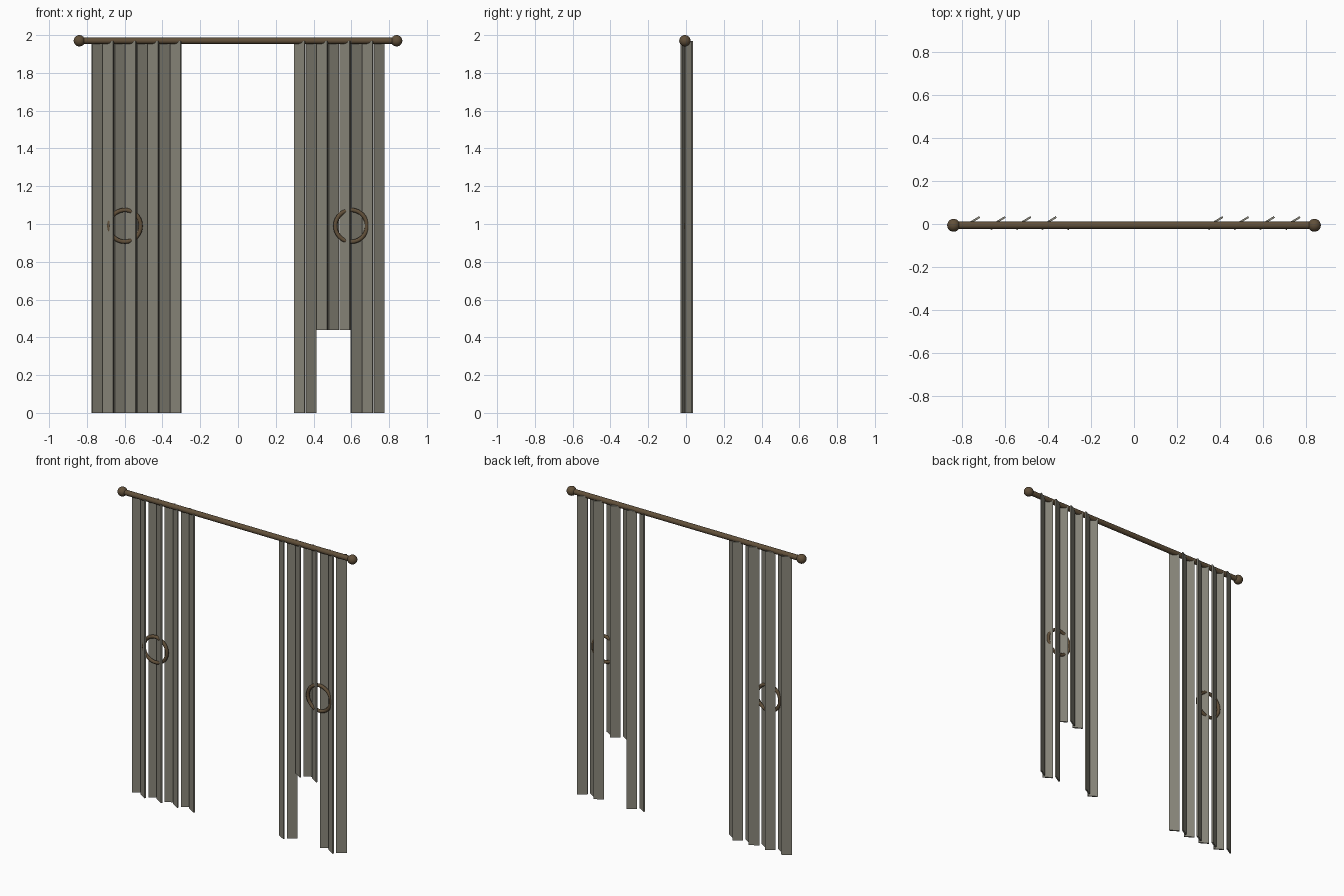
import bpy
import math

cube = bpy.data.objects.get("Cube")
if cube:
    bpy.data.objects.remove(cube, do_unlink=True)


def make_material(name, rgb):
    mat = bpy.data.materials.new(name)
    mat.use_nodes = True
    color = (*rgb, 1.0)
    mat.diffuse_color = color
    bsdf = mat.node_tree.nodes["Principled BSDF"]
    bsdf.inputs["Base Color"].default_value = color
    bsdf.inputs["Roughness"].default_value = 0.8
    return mat


cloth = make_material("grey cloth", (0.25, 0.24, 0.195))
bronze = make_material("dark bronze", (0.12, 0.08, 0.042))

ROD_Y = -0.006
ROD_Z = 1.97


def finish(name, mat, smooth=False):
    obj = bpy.context.object
    obj.name = name
    obj.data.materials.append(mat)
    if smooth:
        bpy.ops.object.shade_smooth_by_angle(angle=math.radians(40))
    return obj


# Slim upright board, turned about its own vertical axis
def slat(name, x, y, bottom, angle):
    bpy.ops.mesh.primitive_cube_add(size=1, location=(x, y, (bottom + ROD_Z) / 2))
    obj = finish(name, cloth)
    obj.scale = (0.064, 0.009, ROD_Z - bottom)
    obj.rotation_euler.z = angle


# Curtain of overlapping folds, alternately turned and set back
def curtain(side, start, end, rear_first, short=()):
    pitch = (end - start) / 8
    for i in range(8):
        rear = (i % 2 == 0) == rear_first
        slat(f"{side}_curtain_fold_{i + 1}",
             start + (i + 0.5) * pitch,
             0.016 if rear else -0.008,
             0.44 if i in short else 0.0,
             math.radians(31 if rear else -31))


curtain("right", -0.776, -0.300, True)
curtain("left", 0.296, 0.776, False, short=(2, 3, 4))

# Curtain rod
bpy.ops.mesh.primitive_cylinder_add(vertices=24, radius=0.017, depth=1.68,
                                    location=(0, ROD_Y, ROD_Z),
                                    rotation=(0, math.pi / 2, 0))
finish("curtain_rod", bronze, True)

# Round end knobs and tieback rings on both sides
for side, sign in (("left", 1), ("right", -1)):
    bpy.ops.mesh.primitive_uv_sphere_add(segments=24, ring_count=16, radius=0.03,
                                         location=(sign * 0.84, ROD_Y, ROD_Z))
    finish(f"{side}_rod_knob", bronze, True)
    bpy.ops.mesh.primitive_torus_add(major_segments=40, minor_segments=12,
                                     major_radius=0.084, minor_radius=0.011,
                                     location=(sign * 0.599, ROD_Y, 0.99),
                                     rotation=(math.pi / 2, 0, 0))
    finish(f"{side}_tieback_ring", bronze, True)
